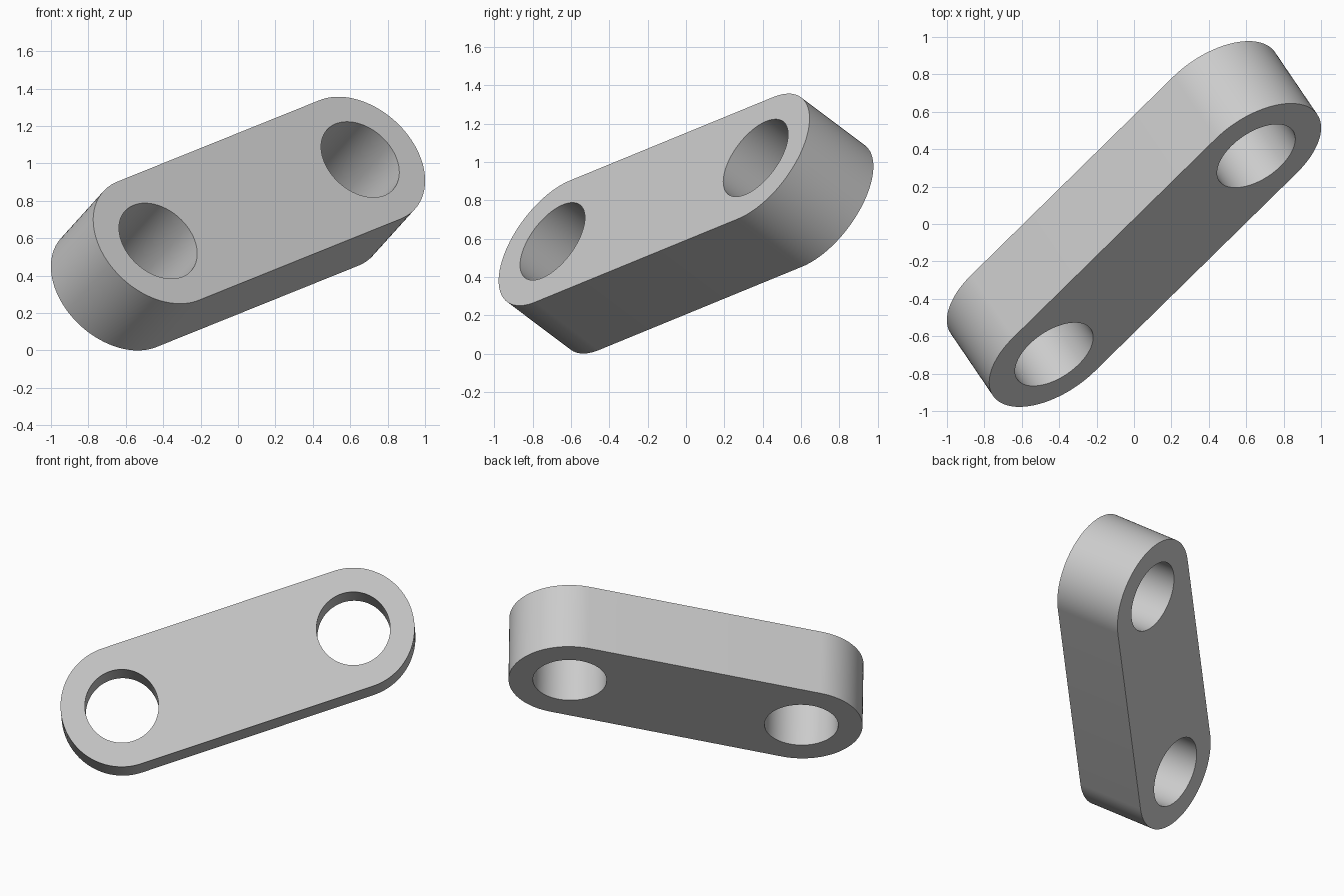
import bpy, bmesh
from math import pi, sin, cos, radians
from mathutils import Vector, Matrix

if "Cube" in bpy.data.objects:
    bpy.data.objects.remove(bpy.data.objects["Cube"], do_unlink=True)

SPAN = 1.575        # distance between hole centres
OUTER = 0.395       # radius of the rounded ends
HOLE = 0.238        # radius of the holes
THICK = 0.474
SEGMENTS = 48       # segments per half circle

grey = bpy.data.materials.new("light grey")
grey.use_nodes = True
colour = (0.6, 0.6, 0.6, 1)
grey.diffuse_color = colour
grey.node_tree.nodes["Principled BSDF"].inputs["Base Color"].default_value = colour


def arc(cx, radius, start, sweep, count):
    """Points on an arc about (cx, 0)."""
    return [(cx + radius * cos(start + sweep * i / count),
             radius * sin(start + sweep * i / count)) for i in range(count + 1)]


def add_loop(bm, points):
    verts = [bm.verts.new((x, y, -THICK / 2)) for x, y in points]
    return [bm.edges.new((v, verts[i - 1])) for i, v in enumerate(verts)]


# Outline with two rounded ends, and one hole in each end
bm = bmesh.new()
half = SPAN / 2
edges = add_loop(bm, arc(half, OUTER, -pi / 2, pi, SEGMENTS)
                 + arc(-half, OUTER, pi / 2, pi, SEGMENTS))
for side in (-half, half):
    edges += add_loop(bm, arc(side, HOLE, 0, 2 * pi, 2 * SEGMENTS)[:-1])
bmesh.ops.triangle_fill(bm, edges=edges, use_beauty=True, normal=(0, 0, 1))

# Thicken the plate
top = bmesh.ops.extrude_face_region(bm, geom=bm.faces[:], use_keep_orig=True)
bmesh.ops.translate(bm, vec=(0, 0, THICK),
                    verts=[g for g in top["geom"] if isinstance(g, bmesh.types.BMVert)])
bmesh.ops.recalc_face_normals(bm, faces=bm.faces[:])

mesh = bpy.data.meshes.new("link_plate")
bm.to_mesh(mesh)
bm.free()
mesh.materials.append(grey)
plate = bpy.data.objects.new("link_plate", mesh)
bpy.context.collection.objects.link(plate)

# Tilt the plate: local x runs between the holes, local z is the face normal
along = Vector((1.08, 1.06, 0.435)).normalized()
normal = Vector((0.47, -0.71, 0.525))
normal = (normal - along * normal.dot(along)).normalized()
across = normal.cross(along)
turn = Matrix((along, across, normal)).transposed().to_4x4()
mesh.transform(turn)
mesh.transform(Matrix.Translation((0, 0, -min(v.co.z for v in mesh.vertices))))

bpy.ops.object.select_all(action='DESELECT')
plate.select_set(True)
bpy.context.view_layer.objects.active = plate
bpy.ops.object.shade_smooth_by_angle(angle=radians(30))
